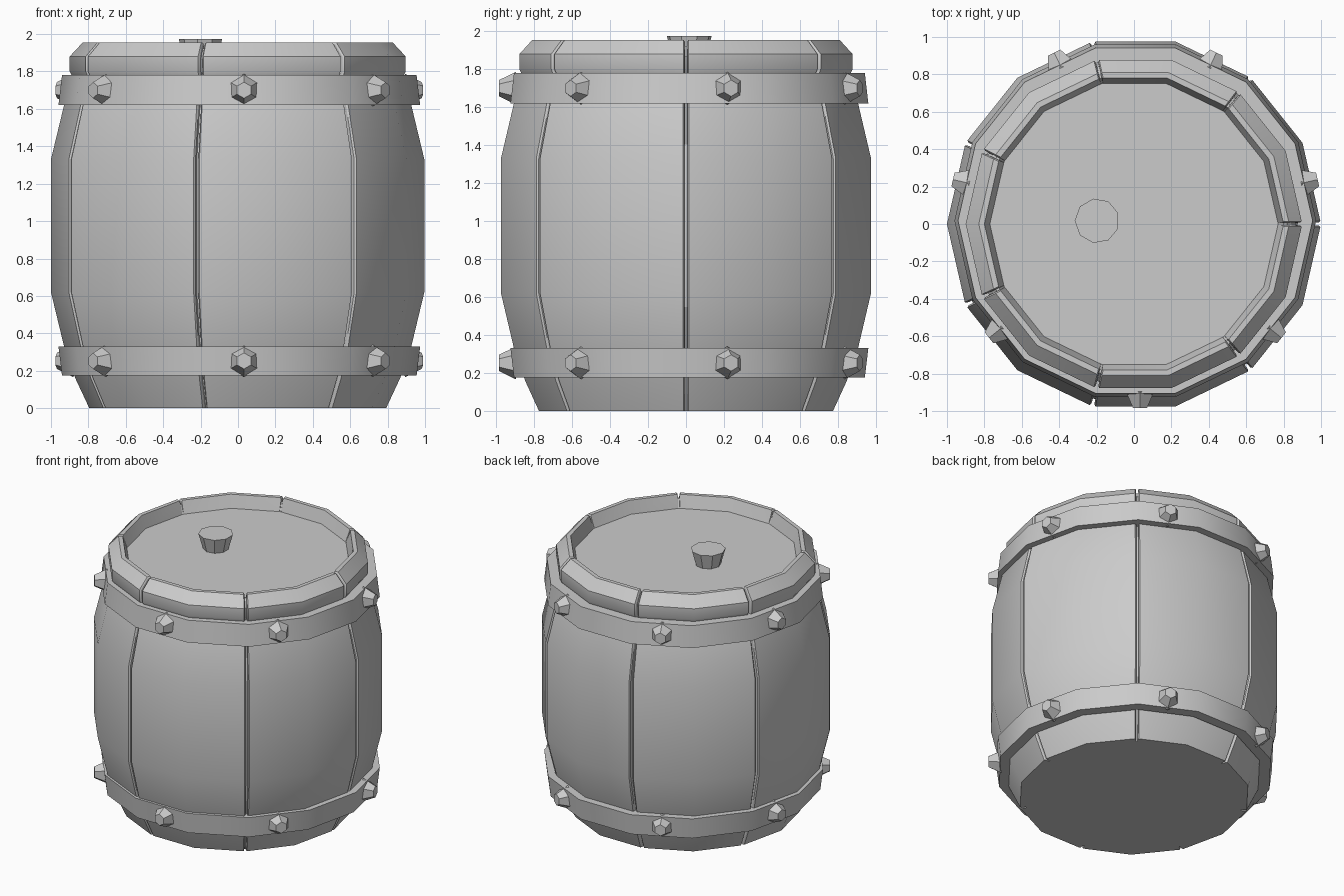
import bpy, bmesh, math
from mathutils import Vector, Matrix

if "Cube" in bpy.data.objects:
    bpy.data.objects.remove(bpy.data.objects["Cube"])

STAVES, SIDES = 7, 14
STEP = 2 * math.pi / SIDES


def pt(r, a, z, cx=0, cy=0):
    """Point on a 14-sided outline of corner radius r, at angle a."""
    rel = (a % STEP) - STEP / 2
    r *= math.cos(STEP / 2) / math.cos(rel)
    return (cx + r * math.cos(a), cy + r * math.sin(a), z)


def make(name, bm, smooth=True):
    bmesh.ops.recalc_face_normals(bm, faces=bm.faces)
    me = bpy.data.meshes.new(name)
    bm.to_mesh(me)
    bm.free()
    ob = bpy.data.objects.new(name, me)
    bpy.context.collection.objects.link(ob)
    if smooth:
        bpy.ops.object.select_all(action='DESELECT')
        ob.select_set(True)
        bpy.context.view_layer.objects.active = ob
        bpy.ops.object.shade_smooth_by_angle(angle=math.radians(30))
    return ob


def skin(bm, columns, close_rows):
    """Join vertical columns of vertices into a ring of quads."""
    n, m = len(columns), len(columns[0])
    for i in range(n):
        a, b = columns[i], columns[(i + 1) % n]
        for j in range(m if close_rows else m - 1):
            k = (j + 1) % m
            bm.faces.new((a[j], b[j], b[k], a[k]))


# Staves: radius, height, and the direction in which the gaps are sunk
profile = [(0.795, 0, -1, 0), (0.87, 0.16, -1, 0), (0.93, 0.33, -1, 0),
           (1.0, 0.62, -1, 0), (1.0, 1.33, -1, 0), (0.93, 1.62, -1, 0),
           (0.885, 1.77, -1, 0), (0.90, 1.80, -1, 0), (0.90, 1.88, -0.9, -0.3),
           (0.83, 1.955, -0.3, -0.8), (0.80, 1.955, 0, -0.8), (0.77, 1.86, 0, 0)]
section = [(0.007, 0.04), (0.008, 0.012), (0.016, 0), (STEP, 0),
           (2 * STEP - 0.016, 0), (2 * STEP - 0.008, 0.012), (2 * STEP - 0.007, 0.04)]
bm = bmesh.new()
cols = []
for s in range(STAVES):
    for off, depth in section:
        a = s * 2 * STEP + off
        cols.append([bm.verts.new(pt(r + dr * depth, a, z + dz * depth))
                     for r, z, dr, dz in profile])
skin(bm, cols, False)
bm.faces.new([c[0] for c in cols])
make("staves", bm)

# Sunken lid
bm = bmesh.new()
bm.faces.new([bm.verts.new(pt(0.785, i * STEP, 1.862)) for i in range(SIDES)])
make("lid", bm, False)

# Bung, wider at the top
bm = bmesh.new()
bmesh.ops.create_cone(bm, cap_ends=True, segments=9, radius1=0.085, radius2=0.12, depth=0.125,
                      matrix=Matrix.Translation((-0.197, 0.017, 1.912))
                      @ Matrix.Rotation(math.pi / 2, 4, 'Z'))
make("bung", bm, False)


def hoop(name, z0, r0, z1, r1):
    bm = bmesh.new()
    cols = [[bm.verts.new(pt(r, i * STEP, z, 0.007, 0.018))
             for r, z in ((0.87, z0), (r0, z0), (r1, z1), (0.87, z1))]
            for i in range(SIDES)]
    skin(bm, cols, True)
    make(name, bm)
    # Hexagonal studs on every other flat of the hoop
    bm = bmesh.new()
    for k in range(STAVES):
        a = -math.pi / 2 + k * 2 * STEP
        d = Vector((math.cos(a), math.sin(a), 0))
        side = Vector((-d.y, d.x, 0))
        rot = Matrix((side, (0, 0, 1), -d)).transposed()
        rot = Matrix((side, (0, 0, 1), side.cross(Vector((0, 0, 1))))).transposed().to_4x4()
        shift = 0.025 if k == 0 else 0
        loc = Vector((0.007 + shift, 0.015, (z0 + z1) / 2)) + d * 0.955
        bmesh.ops.create_cone(bm, cap_ends=True, segments=6, radius1=0.087, radius2=0.043,
                              depth=0.09, matrix=Matrix.Translation(loc) @ rot
                              @ Matrix.Rotation(math.pi / 2, 4, 'Z')
                              @ Matrix.Rotation(math.pi / 2, 4, 'Z'))
    make(name + "_studs", bm, False)


hoop("lower_hoop", 0.175, 0.948, 0.33, 0.967)
hoop("upper_hoop", 1.62, 0.967, 1.78, 0.948)
